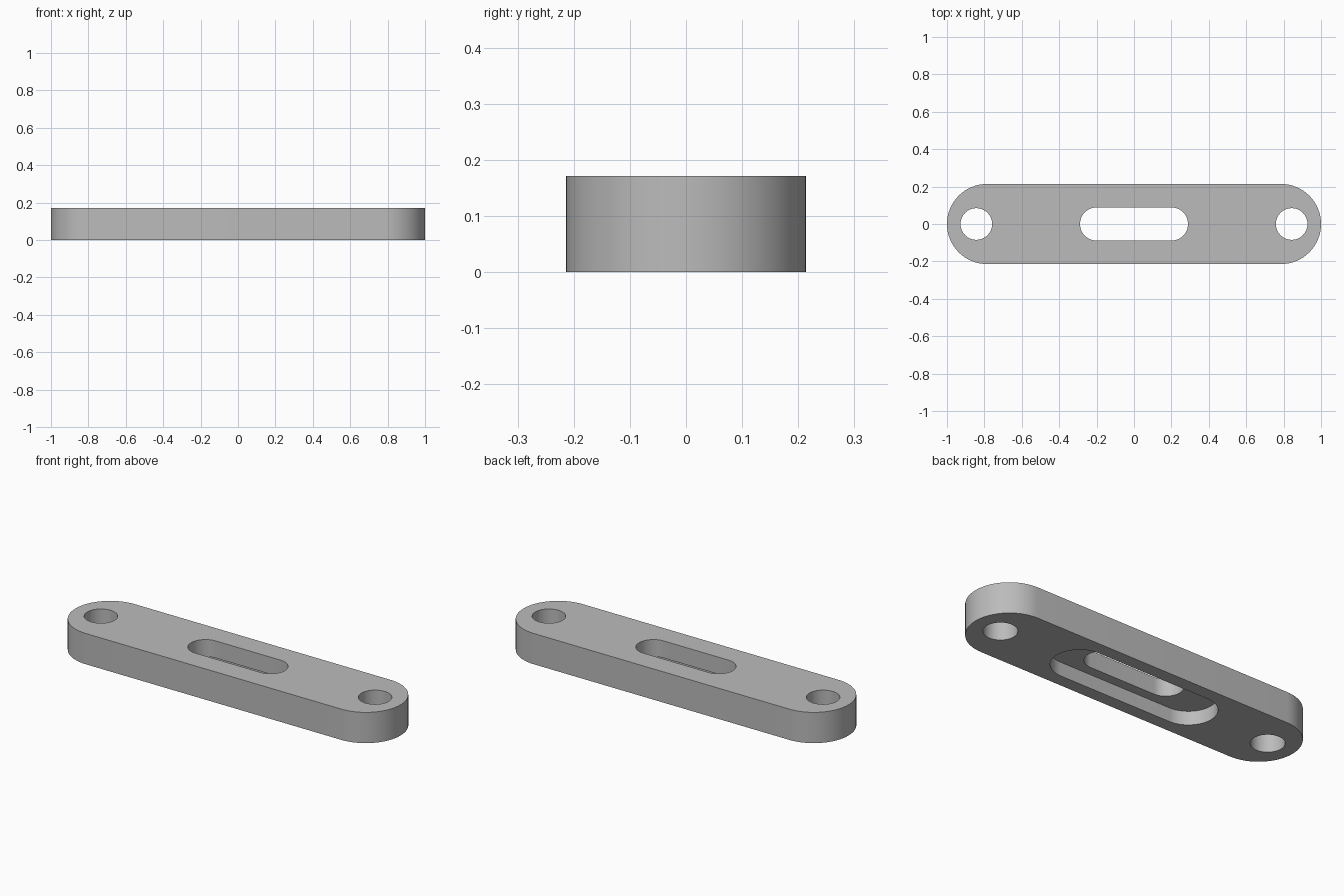
import bpy
import bmesh
from math import cos, sin, pi, radians

cube = bpy.data.objects.get("Cube")
if cube:
    bpy.data.objects.remove(cube, do_unlink=True)

THICK = 0.171
MARGIN = 0.05

grey = bpy.data.materials.new("plain grey")
grey.use_nodes = True
colour = (0.5, 0.5, 0.5, 1)
grey.diffuse_color = colour
grey.node_tree.nodes["Principled BSDF"].inputs["Base Color"].default_value = colour


def rounded_bar(name, half_straight, radius, z0, z1, cx=0, steps=32):
    """Extruded bar with semicircular ends; a cylinder when half_straight is 0."""
    points = []
    for side in (1, -1):
        for i in range(steps + 1):
            if half_straight == 0 and i == steps:
                continue
            a = -pi / 2 + pi * i / steps
            points.append((cx + side * (half_straight + radius * cos(a)),
                           side * radius * sin(a)))
    bm = bmesh.new()
    face = bm.faces.new([bm.verts.new((x, y, z0)) for x, y in points])
    top = bmesh.ops.extrude_face_region(bm, geom=[face])["geom"]
    bmesh.ops.translate(bm, vec=(0, 0, z1 - z0),
                        verts=[v for v in top if isinstance(v, bmesh.types.BMVert)])
    bmesh.ops.recalc_face_normals(bm, faces=bm.faces)
    mesh = bpy.data.meshes.new(name)
    bm.to_mesh(mesh)
    bm.free()
    mesh.materials.append(grey)
    obj = bpy.data.objects.new(name, mesh)
    bpy.context.collection.objects.link(obj)
    return obj


# Main plate
plate = rounded_bar("link_plate", 0.786, 0.214, 0, THICK)

# Central slot, wider recess under it, and a bolt hole at each end
cutters = [
    rounded_bar("slot_cutter", 0.2, 0.0886, -MARGIN, THICK + MARGIN),
    rounded_bar("recess_cutter", 0.343, 0.143, -MARGIN, 0.076),
]
for side, label in ((1, "left"), (-1, "right")):
    cutters.append(rounded_bar(label + "_hole_cutter", 0, 0.0845,
                               -MARGIN, THICK + MARGIN, cx=side * 0.843))

bpy.ops.object.select_all(action="DESELECT")
plate.select_set(True)
bpy.context.view_layer.objects.active = plate
for cutter in cutters:
    cutter.hide_render = True
    cut = plate.modifiers.new(cutter.name, "BOOLEAN")
    cut.operation = "DIFFERENCE"
    cut.solver = "EXACT"
    cut.object = cutter
    bpy.ops.object.modifier_apply(modifier=cut.name)
    bpy.data.objects.remove(cutter, do_unlink=True)

# Smooth curved walls, crisp rims
bpy.ops.object.shade_smooth_by_angle(angle=radians(30))
